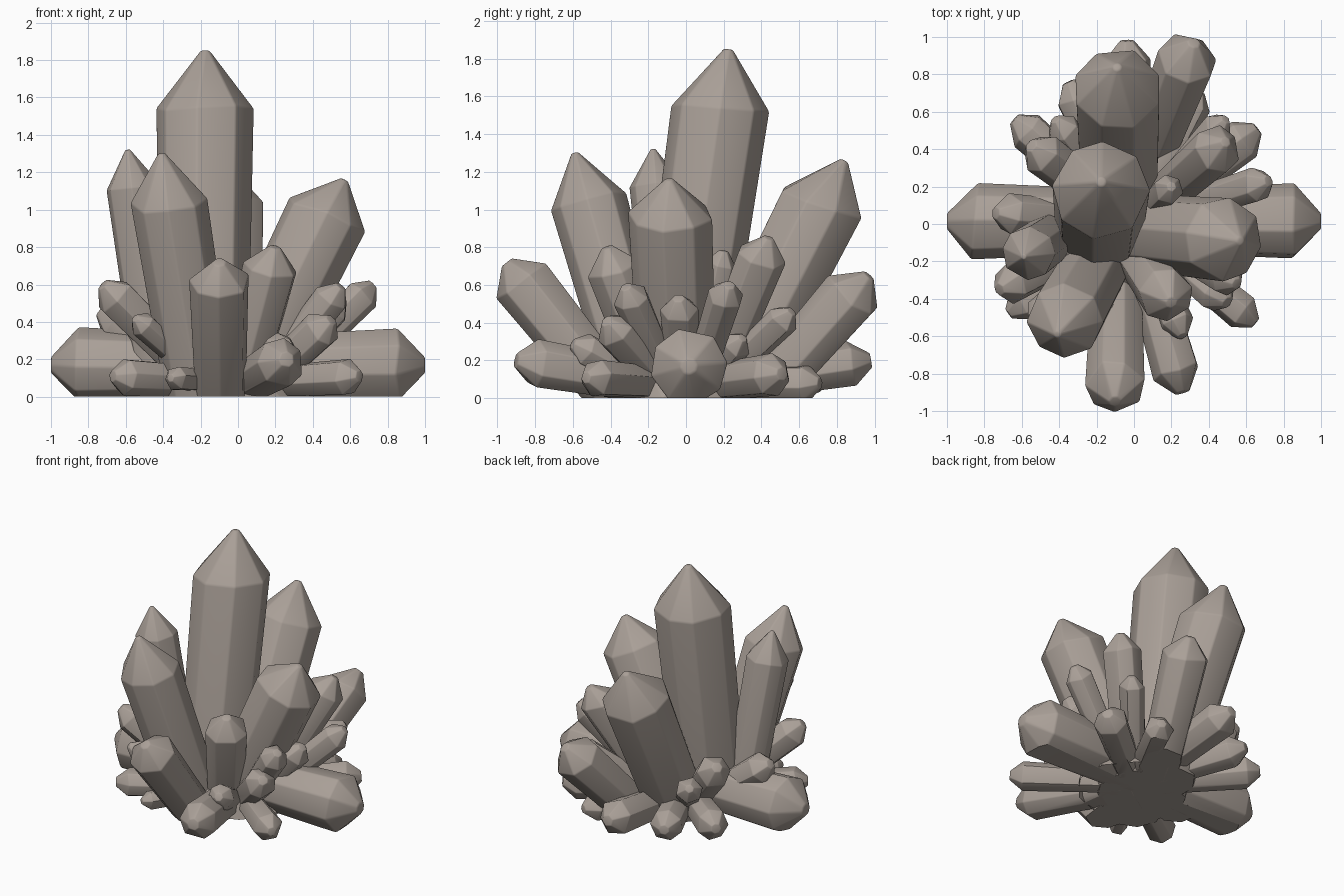
import bpy, bmesh, math, random
from mathutils import Vector

random.seed(4)
if "Cube" in bpy.data.objects:
    bpy.data.objects.remove(bpy.data.objects["Cube"])

stone = bpy.data.materials.new("warm grey stone")
stone.use_nodes = True
colour = (0.4, 0.35, 0.312, 1)
stone.diffuse_color = colour
stone.node_tree.nodes["Principled BSDF"].inputs["Base Color"].default_value = colour


def finish(bm, name):
    """Trim everything under the ground, close the cut and make the object."""
    cut = bmesh.ops.bisect_plane(bm, geom=bm.verts[:] + bm.edges[:] + bm.faces[:],
                                 plane_co=(0, 0, 0), plane_no=(0, 0, 1), clear_inner=True)
    rim = [e for e in cut["geom_cut"] if isinstance(e, bmesh.types.BMEdge)]
    if rim:
        bmesh.ops.holes_fill(bm, edges=rim)
    bmesh.ops.recalc_face_normals(bm, faces=bm.faces[:])
    mesh = bpy.data.meshes.new(name)
    bm.to_mesh(mesh)
    bm.free()
    mesh.materials.append(stone)
    obj = bpy.data.objects.new(name, mesh)
    bpy.context.collection.objects.link(obj)
    bpy.ops.object.select_all(action='DESELECT')
    obj.select_set(True)
    bpy.context.view_layer.objects.active = obj
    bpy.ops.object.shade_smooth_by_angle(angle=math.radians(28))


def crystal(name, tip, base, r, sides, point, blunt, root, level=0):
    """Faceted prism from base to tip; level turns the shoulder towards horizontal."""
    tip, base = Vector(tip), Vector(base)
    axis = (tip - base).normalized()
    side = axis.orthogonal().normalized()
    up = axis.cross(side)
    length = (tip - base).length
    twist = random.uniform(0, math.tau)
    angles = [twist + math.tau * (i + random.uniform(-.12, .12)) / sides for i in range(sides)]
    bm = bmesh.new()
    rings = []
    for dist, radius, wobble in ((-r, r * root, 0), (length - point * r, r * 1.03, 1),
                                 (length, r * blunt, 0)):
        ring = []
        for a in angles:
            out = side * math.cos(a) + up * math.sin(a)
            step = wobble * r * (random.uniform(-.1, .1) - level * out.z)
            ring.append(bm.verts.new(base + axis * (dist + step) + out * radius))
        rings.append(ring)
    for low, high in zip(rings, rings[1:]):
        for i in range(sides):
            j = (i + 1) % sides
            bm.faces.new((low[i], low[j], high[j], high[i]))
    bm.faces.new(rings[0][::-1])
    bm.faces.new(rings[-1])
    # softly worn edges
    bmesh.ops.bevel(bm, geom=bm.edges[:], offset=r * .05, segments=2,
                    affect='EDGES', profile=.5, clamp_overlap=True)
    finish(bm, name)


# Main crystals: name, tip, base, radius, length of the point
large = [
    ("central_crystal", (-.175, .225, 1.85), (-.185, -.04, 0), .255, 1.27),
    ("tall_front_crystal", (-.41, -.59, 1.3), (-.2, -.22, 0), .2, 1.35),
    ("tall_back_crystal", (-.09, .84, 1.26), (-.08, .2, 0), .23, 1.15),
    ("tall_left_crystal", (.57, -.09, 1.16), (0, -.04, 0), .22, .95),
    ("tall_right_crystal", (-.59, -.175, 1.32), (-.41, -.05, 0), .14, 1.45),
]
for name, tip, base, r, point in large:
    crystal(name, tip, base, r, 8, point, .1, .92, .2)

# Leaning crystals around the foot
leaning = [
    ("front_crystal", (-.1, -.95, .72), (-.09, -.37, 0), .16),
    ("back_crystal", (.32, .97, .65), (.1, .4, 0), .16),
    ("inner_front_crystal", (.2, -.42, .8), (.02, -.17, .1), .145),
    ("inner_back_crystal", (.49, .44, .85), (.15, .14, .1), .13),
]
for name, tip, base, r in leaning:
    crystal(name, tip, base, r, 7, .85, .22, .85, .1)

# Pair of broad crystals lying flat to both sides
for name, s in (("left_flat_crystal", 1), ("right_flat_crystal", -1)):
    crystal(name, (s, .015, .17), (s * .2, .015, .16), .2, 8, .75, .22, .85)

# Small crystals fan out from the middle: tip x, y, z and radius
raised = [
    (.72, .23, .6, .095), (.5, -.42, .41, .105), (.55, -.32, .59, .095),
    (-.74, .06, .46, .11), (-.55, -.5, .42, .07), (-.72, -.35, .6, .11), (-.55, .42, .52, .115),
    (.26, -.6, .29, .09), (.2, .2, .78, .08), (.56, -.04, .53, .1), (.49, .56, .46, .085),
    (-.42, .56, .38, .09), (.42, .3, .32, .08),
]
low = [
    (.65, -.53, .11, .1), (.26, -.9, .2, .13), (-.67, -.48, .11, .1), (-.36, -.62, .1, .065),
    (-.04, .98, .2, .125), (-.35, .76, .13, .11), (-.64, .56, .14, .11), (.66, .51, .13, .115),
    (.35, .71, .08, .1),
]
for label, group, depth in (("raised", raised, .04), ("low", low, .08)):
    for n, (x, y, z, r) in enumerate(group, 1):
        crystal(f"{label}_small_crystal_{n}", (x, y, z), (x * .22, y * .22, depth), r,
                random.choice((6, 7)), .85, .33, .85)

# Rough mound that joins the roots
bm = bmesh.new()
bmesh.ops.create_icosphere(bm, subdivisions=2, radius=1)
for v in bm.verts:
    v.co = Vector((v.co.x * .4, v.co.y * .4, v.co.z * .26)) * random.uniform(.92, 1.05)
finish(bm, "root_mound")
